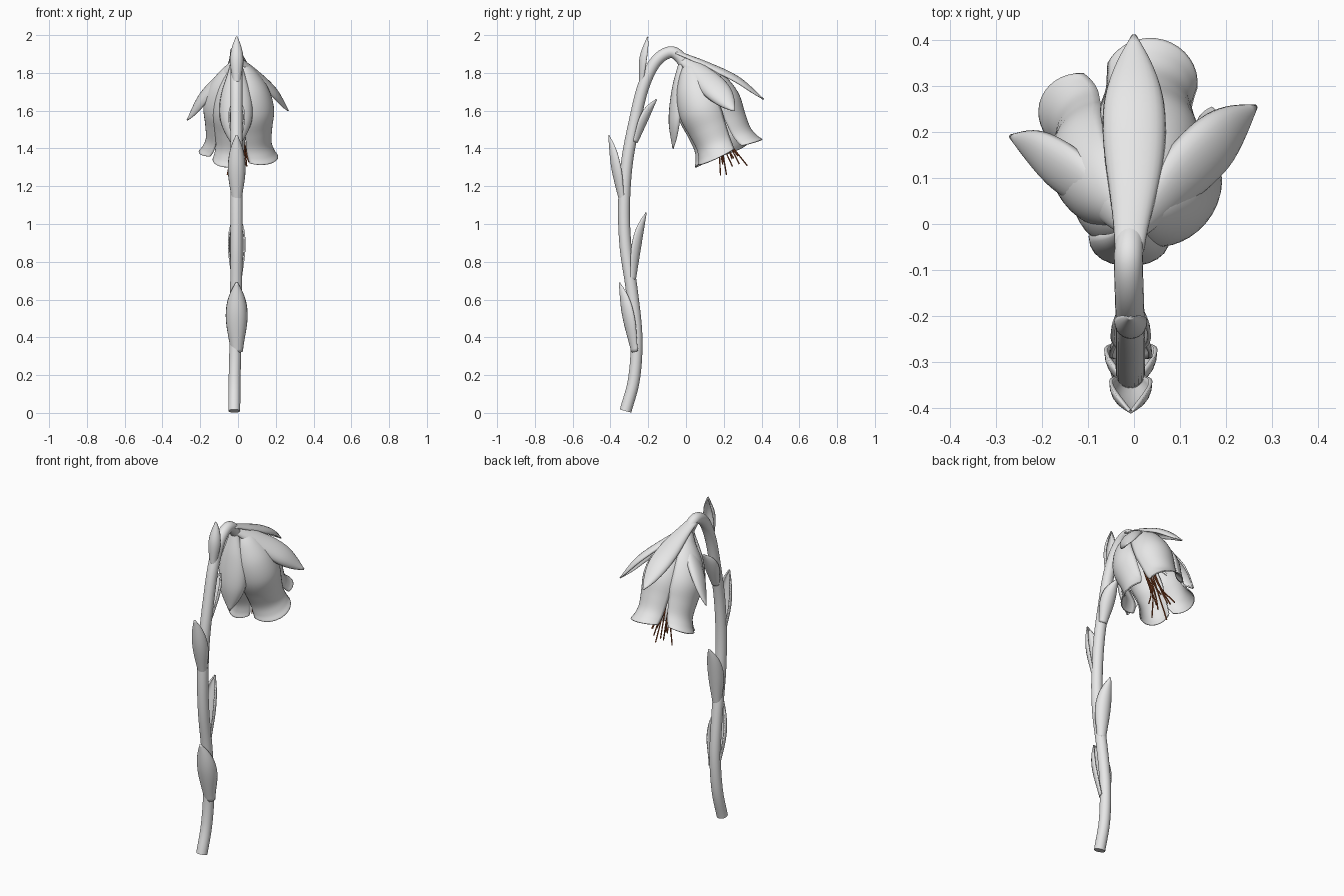
import bpy, bmesh, math, random
from mathutils import Vector as V

random.seed(4)
if "Cube" in bpy.data.objects:
    bpy.data.objects.remove(bpy.data.objects["Cube"])


def material(name, rgb):
    m = bpy.data.materials.new(name)
    m.use_nodes = True
    m.diffuse_color = (*rgb, 1)
    bsdf = m.node_tree.nodes["Principled BSDF"]
    bsdf.inputs["Base Color"].default_value = (*rgb, 1)
    bsdf.inputs["Roughness"].default_value = 0.6
    return m


PALE = material("pale grey", (0.8, 0.8, 0.8))
RUST = material("rust brown", (0.32, 0.08, 0.025))


def spline(points, n):
    """Smooth path of n + 1 points through the given ones."""
    p = [V(q) for q in points]
    p = [2 * p[0] - p[1]] + p + [2 * p[-1] - p[-2]]
    out = []
    for i in range(n + 1):
        f = i / n * (len(p) - 3)
        k = min(int(f), len(p) - 4)
        t = f - k
        a, b, c, d = p[k:k + 4]
        out.append(0.5 * (2 * b + (c - a) * t + (2 * a - 5 * b + 4 * c - d) * t ** 2
                          + (3 * b - a - 3 * c + d) * t ** 3))
    return out


def tangent(path, i):
    return (path[min(i + 1, len(path) - 1)] - path[max(i - 1, 0)]).normalized()


def skin(name, rows, mat, closed=False, thickness=0):
    """Join rows of points into a smooth surface."""
    bm = bmesh.new()
    grid = [[bm.verts.new(q) for q in row] for row in rows]
    n = len(rows[0])
    for a, b in zip(grid, grid[1:]):
        for j in range(n if closed else n - 1):
            k = (j + 1) % n
            bm.faces.new((a[j], a[k], b[k], b[j]))
    if closed:
        bm.faces.new(grid[0][::-1])
        bm.faces.new(grid[-1])
    bmesh.ops.recalc_face_normals(bm, faces=bm.faces)
    mesh = bpy.data.meshes.new(name)
    bm.to_mesh(mesh)
    bm.free()
    mesh.materials.append(mat)
    ob = bpy.data.objects.new(name, mesh)
    bpy.context.collection.objects.link(ob)
    if thickness:
        mod = ob.modifiers.new("thickness", "SOLIDIFY")
        mod.thickness = thickness
        mod.offset = 0
    bpy.ops.object.select_all(action="DESELECT")
    ob.select_set(True)
    bpy.context.view_layer.objects.active = ob
    bpy.ops.object.shade_smooth_by_angle(angle=math.radians(50))


def tube(name, points, radius, mat, steps, sides):
    path = spline(points, steps)
    rows = []
    for i, p in enumerate(path):
        t = tangent(path, i)
        e1 = (V((1, 0, 0)) - t * t.x).normalized()
        e2 = t.cross(e1)
        angles = [math.tau * j / sides for j in range(sides)]
        rows.append([p + radius * (math.cos(a) * e1 + math.sin(a) * e2) for a in angles])
    skin(name, rows, mat, closed=True)


def blade(name, points, outward, width, cup, base, peak=0.55):
    """Pointed leaf along a path, its edges bent back from the outward side."""
    path = spline(points, 24)
    rows = []
    for i, p in enumerate(path):
        f = i / 24
        t = tangent(path, i)
        side = t.cross(V(outward)).normalized()
        out = side.cross(t)
        if f < peak:
            w = base + (1 - base) * math.sin(f / peak * math.pi / 2) ** 1.5
        else:
            w = max(0.02, 1 - ((f - peak) / (1 - peak)) ** 2.2)
        w *= width
        rows.append([p + side * w * math.sin(u * math.pi / 2) - out * cup * w * u * u
                     for u in (j / 6 - 1 for j in range(13))])
    skin(name, rows, PALE, thickness=0.008)


# Stem
tube("stem", [(-.02, -.32, .01), (-.018, -.275, .18), (-.013, -.262, .4), (-.01, -.287, .65),
              (-.008, -.32, .88), (-.008, -.328, 1.1), (-.008, -.312, 1.33), (-.008, -.27, 1.55),
              (-.008, -.225, 1.73), (-.01, -.16, 1.86), (-.012, -.08, 1.91),
              (-.008, -.02, 1.868), (0, .015, 1.78)], .0315, PALE, 70, 20)

# Stem leaves: base, belly and tip as (y, z), facing front (-1) or back (1)
for i, (a, b, c, face, width) in enumerate([
        ((-.285, .32), (-.335, .52), (-.352, .69), -1, .054),
        ((-.27, .7), (-.238, .9), (-.212, 1.06), 1, .043),
        ((-.35, 1.12), (-.392, 1.3), (-.408, 1.47), -1, .043),
        ((-.26, 1.43), (-.2, 1.56), (-.157, 1.66), 1, .04),
        ((-.245, 1.75), (-.242, 1.88), (-.203, 1.99), -1, .032)]):
    blade("stem_leaf_%d" % (i + 1), [(-.007, *q) for q in (a, b, c)], (0, face, .15),
          width, 1.1, base=.55, peak=.45)

# Sepals
blade("back_sepal", [(-.01, -.05, 1.915), (0, .12, 1.852), (0, .28, 1.775), (0, .41, 1.66)],
      (0, .4, 1), .065, .5, base=.45)
blade("left_sepal", [(0, -.02, 1.885), (.1, .08, 1.81), (.2, .175, 1.715), (.265, .255, 1.6)],
      (.55, -.2, .8), .068, .6, base=.4)
blade("right_sepal", [(-.01, -.02, 1.885), (-.1, .06, 1.79), (-.2, .13, 1.68), (-.268, .19, 1.55)],
      (-.5, -.4, .75), .06, .6, base=.4)
blade("front_sepal", [(-.01, -.03, 1.87), (-.01, -.07, 1.72), (-.01, -.088, 1.55),
                      (-.01, -.068, 1.4)], (0, -1, .1), .085, .7, base=.3)

# Tilted bell frame
AXIS = V((0, .385, -.923))
E1, E2 = V((1, 0, 0)), V((0, .923, .385))
TOP = V((.005, .015, 1.865))


def bell(s, r, angle):
    return TOP + AXIS * s + r * (math.cos(angle) * E1 + math.sin(angle) * E2)


# Petals: distance down the bell and radius, flaring to an open lip
profile = spline([(0, .02, 0), (.06, .08, 0), (.15, .137, 0), (.26, .166, 0), (.37, .158, 0),
                  (.45, .155, 0), (.5, .17, 0), (.53, .19, 0)], 36)
# Each petal: direction, half angle at the bell and at the lip, size
for k, (middle, wide, lip, size) in enumerate([
        (-28, 50, 42, 1.1), (73, 52, 40, 1.02), (168, 48, 34, 1.08), (243, 44, 34, 1.0)]):
    rows = []
    for i, q in enumerate(profile):
        low = max(0, (i / 36 - .5) / .5)
        half = wide + (lip - wide) * low ** .8
        row = []
        for j in range(17):
            u = j / 8 - 1
            r = q.y * size * (1.04 - (.18 + .06 * low) * u * u)
            droop = .006 * low * low * (1 - 2 * u * u)
            row.append(bell(q.x + droop, r, math.radians(middle + half * u)))
        rows.append(row)
    skin("petal_%d" % (k + 1), rows, PALE, thickness=.006)

# Stamens
for k in range(10):
    a = math.tau * k / 10 + random.uniform(-.2, .2)
    end = random.uniform(.56, .65)
    spread = random.uniform(.03, .09)
    tube("stamen_%d" % (k + 1),
         [bell(.1, .01, a), bell(.3, .025, a), bell(.47, .03, a + .3), bell(end, spread, a + .5)],
         .004, RUST, 16, 6)
